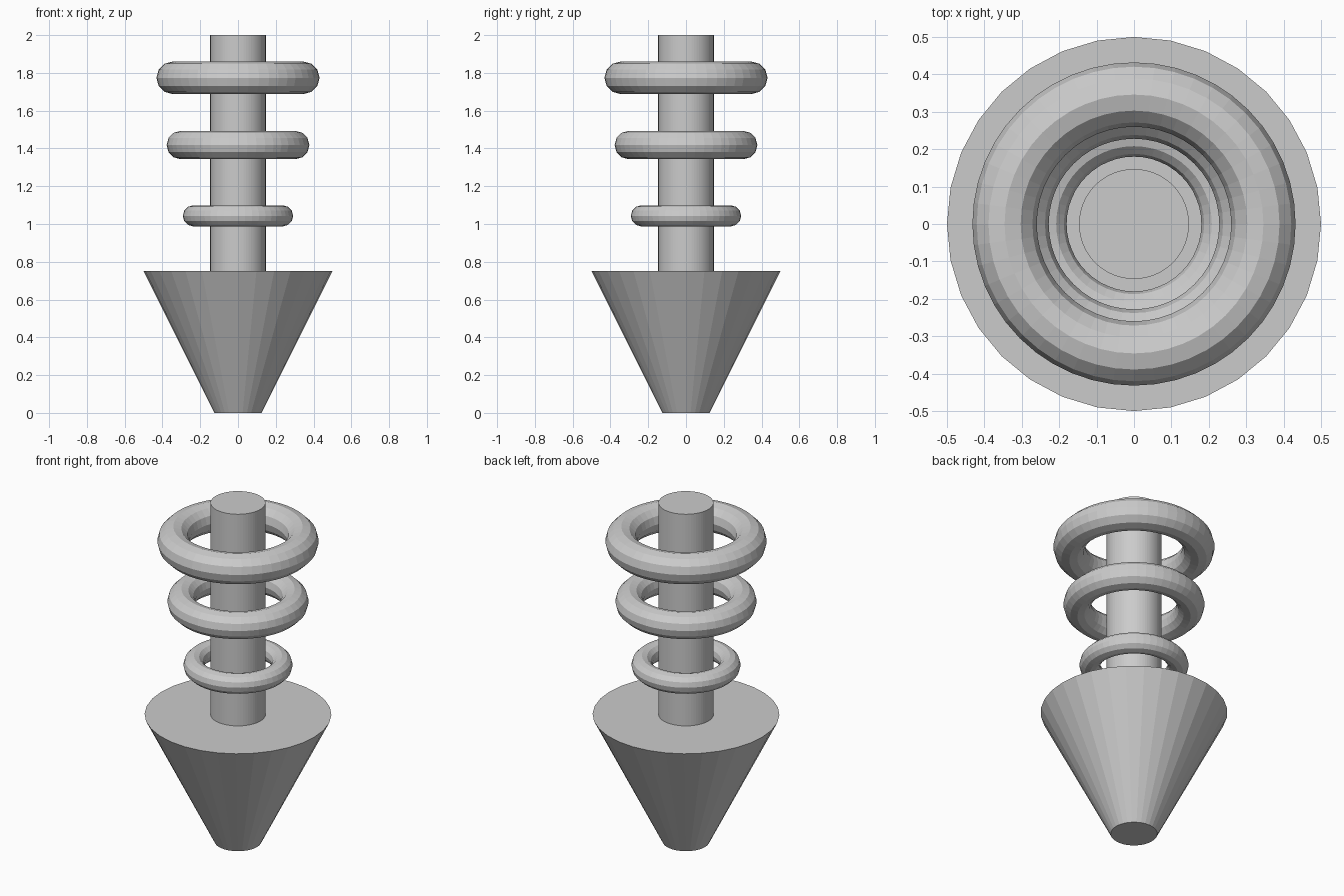
import bpy

if "Cube" in bpy.data.objects:
    bpy.data.objects.remove(bpy.data.objects["Cube"])


def add_ring(name, z, major, minor):
    bpy.ops.mesh.primitive_torus_add(
        major_segments=48, minor_segments=12,
        major_radius=major, minor_radius=minor, location=(0, 0, z))
    bpy.context.object.name = name


# Tapered base, faceted
bpy.ops.mesh.primitive_cone_add(vertices=32, radius1=0.125, radius2=0.5,
                                depth=0.75, location=(0, 0, 0.375))
bpy.context.object.name = "tapered_base"

# Central post, standing on the flat top of the base
bpy.ops.mesh.primitive_cylinder_add(vertices=64, radius=0.147, depth=1.25,
                                    location=(0, 0, 1.375))
bpy.context.object.name = "central_post"

# Floating rings, growing towards the top
for name, z, major, minor in (
    ("lower_ring", 1.043, 0.236, 0.056),
    ("middle_ring", 1.418, 0.303, 0.075),
    ("upper_ring", 1.774, 0.346, 0.086),
):
    add_ring(name, z, major, minor)
